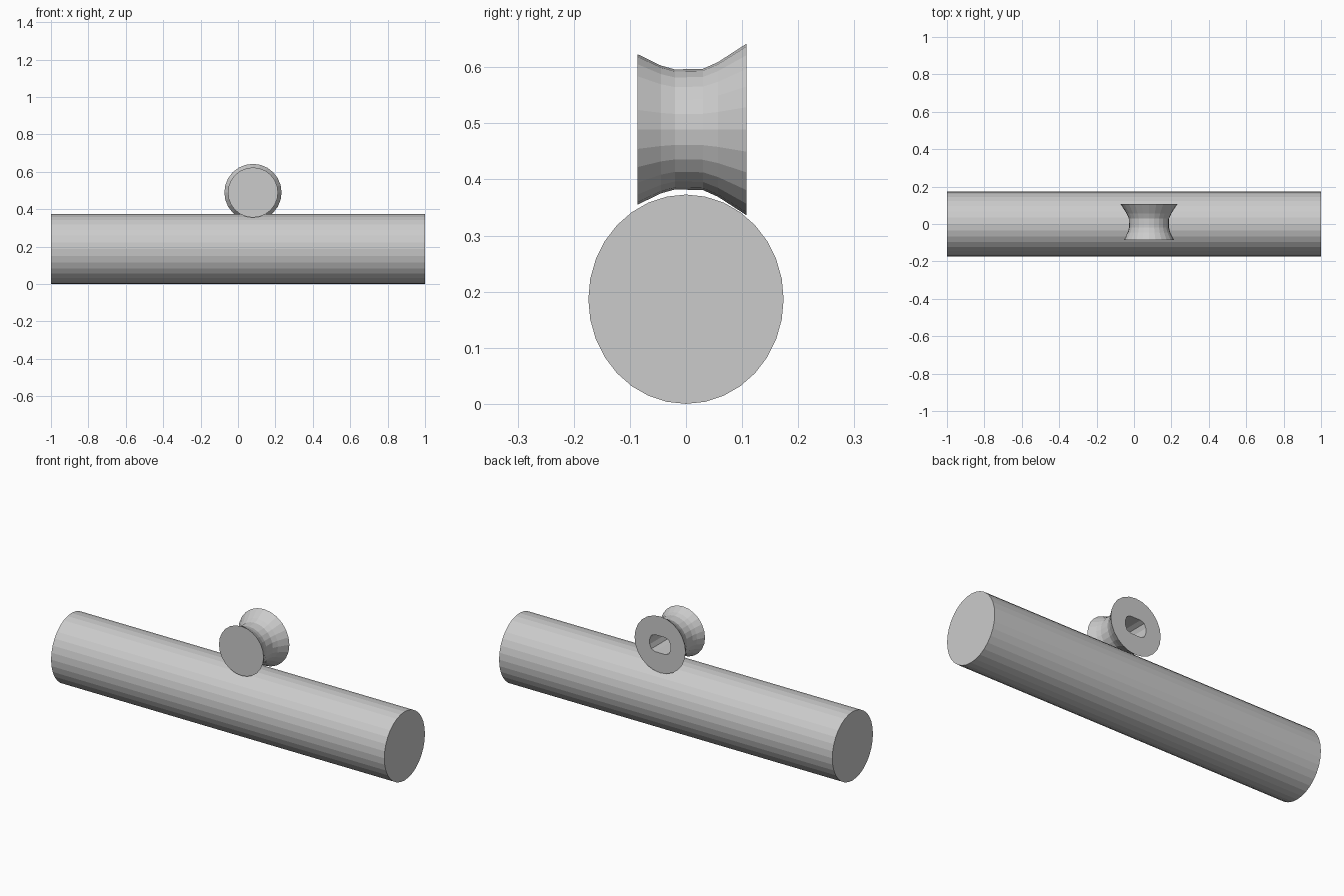
import bpy, bmesh, math

if "Cube" in bpy.data.objects:
    bpy.data.objects.remove(bpy.data.objects["Cube"])

grey = bpy.data.materials.new("plain_grey")
grey.diffuse_color = (0.6, 0.6, 0.6, 1)
grey.use_nodes = True
grey.node_tree.nodes["Principled BSDF"].inputs["Base Color"].default_value = grey.diffuse_color


def ellipse(n, a, b):
    return [(a * math.cos(2 * math.pi * i / n), b * math.sin(2 * math.pi * i / n)) for i in range(n)]


def loft(name, rings):
    """Skin a list of closed point rings and cap both ends."""
    bm = bmesh.new()
    loops = [[bm.verts.new(p) for p in ring] for ring in rings]
    for lo, hi in zip(loops, loops[1:]):
        n = len(lo)
        for i in range(n):
            j = (i + 1) % n
            bm.faces.new((lo[i], lo[j], hi[j], hi[i]))
    bm.faces.new(loops[0])
    bm.faces.new(loops[-1])
    bmesh.ops.recalc_face_normals(bm, faces=bm.faces)
    mesh = bpy.data.meshes.new(name)
    bm.to_mesh(mesh)
    bm.free()
    mesh.materials.append(grey)
    obj = bpy.data.objects.new(name, mesh)
    bpy.context.collection.objects.link(obj)
    return obj


# Long, slightly oval bar along x
bar = ellipse(32, 0.174, 0.1865)
loft("bar", [[(x, u, v + 0.1865) for u, v in bar] for x in (-1, 1)])

# Waisted knob along y, with a slot sunk into its back face
CX, CZ = 0.08, 0.489
profile = [(-0.086, 0.134), (-0.045, 0.114), (-0.02, 0.107),
           (0.03, 0.108), (0.057, 0.12), (0.108, 0.153)]
knob = loft("knob", [[(CX + u, y, CZ + v) for u, v in ellipse(24, r, r)] for y, r in profile])

# Rounded slot cutter
slot = []
for sx, sz, start in ((1, 1, 0), (-1, 1, 90), (-1, -1, 180), (1, -1, 270)):
    for k in range(3):
        a = math.radians(start + 45 * k)
        slot.append((sx * 0.03 + 0.032 * math.cos(a), sz * 0.014 + 0.032 * math.sin(a)))
cutter = loft("slot_cutter", [[(CX + u, y, CZ + v) for u, v in slot] for y in (-0.065, 0.15)])
cutter.hide_render = True
cutter.hide_viewport = True
cutter.display_type = 'WIRE'
cut = knob.modifiers.new("slot", 'BOOLEAN')
cut.operation = 'DIFFERENCE'
cut.solver = 'EXACT'
cut.object = cutter
